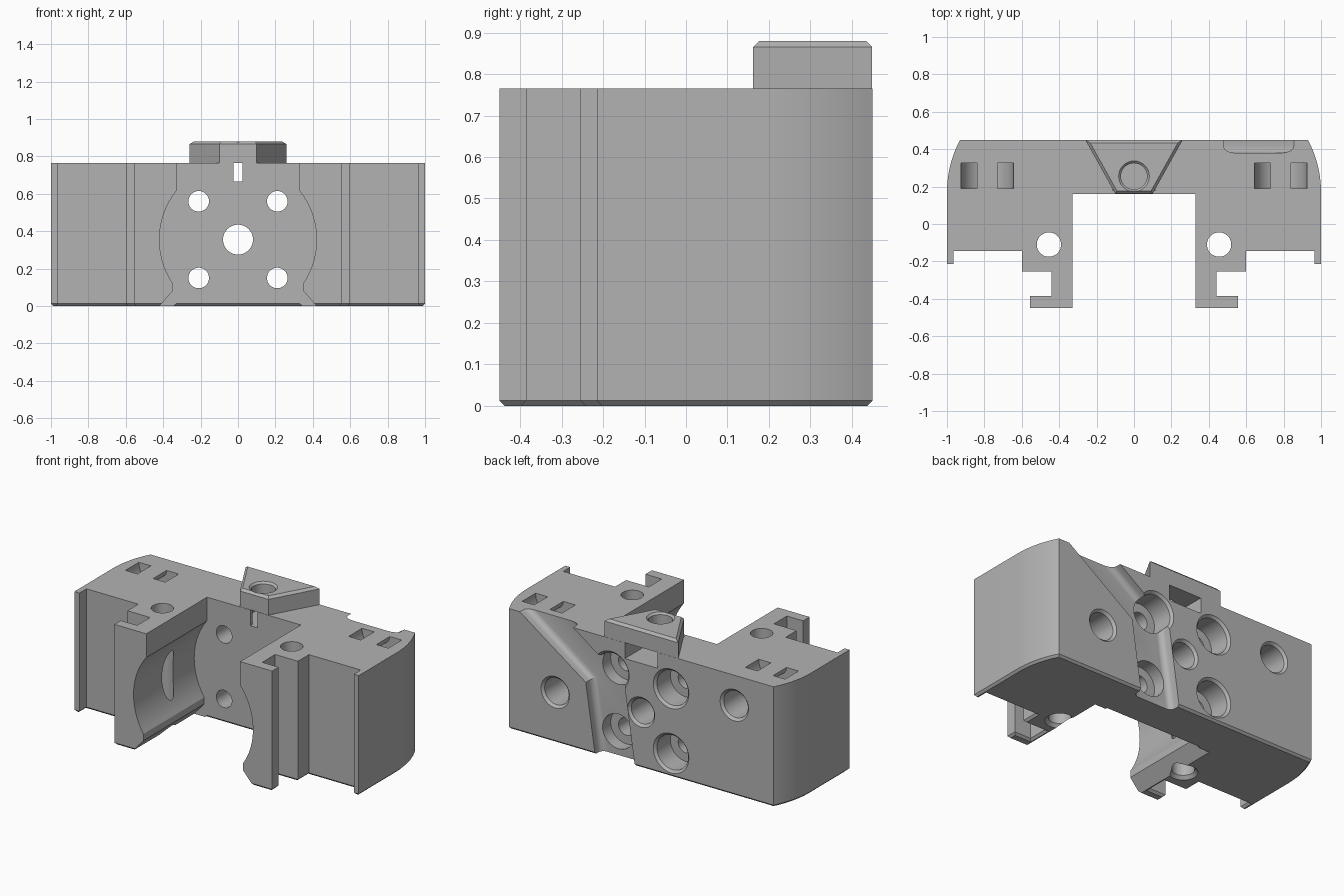
import bpy, bmesh, math
from mathutils import Vector

old = bpy.data.objects.get("Cube")
if old:
    bpy.data.objects.remove(old, do_unlink=True)

grey = bpy.data.materials.new("plain_grey")
grey.use_nodes = True
GREY = (0.45, 0.45, 0.45, 1)
grey.diffuse_color = GREY
grey.node_tree.nodes["Principled BSDF"].inputs["Base Color"].default_value = GREY


def place(axis, u, v, w):
    """Put a 2D point (u, v) at distance w along the y or z axis."""
    return Vector((u, w, v)) if axis == 'Y' else Vector((u, v, w))


def finish(name, bm):
    bmesh.ops.recalc_face_normals(bm, faces=bm.faces)
    mesh = bpy.data.meshes.new(name)
    bm.to_mesh(mesh)
    bm.free()
    mesh.materials.append(grey)
    obj = bpy.data.objects.new(name, mesh)
    bpy.context.collection.objects.link(obj)
    return obj


def loft(name, rings, axis, bevel_level=None, bevel=0.0, segments=1):
    """Closed solid through rings of (points, distance along axis)."""
    bm = bmesh.new()
    loops = [[bm.verts.new(place(axis, u, v, w)) for u, v in pts] for pts, w in rings]
    for a, b in zip(loops, loops[1:]):
        for i in range(len(a)):
            j = (i + 1) % len(a)
            bm.faces.new((a[i], a[j], b[j], b[i]))
    bm.faces.new(loops[0])
    bm.faces.new(loops[-1])
    bmesh.ops.recalc_face_normals(bm, faces=bm.faces)
    if bevel_level is not None:
        k = 1 if axis == 'Y' else 2
        edges = [e for e in bm.edges
                 if all(abs(p.co[k] - bevel_level) < 1e-5 for p in e.verts)]
        bmesh.ops.bevel(bm, geom=edges, offset=bevel, segments=segments,
                        profile=0.5, affect='EDGES')
    return finish(name, bm)


def prism(name, pts, axis, a, b, **kw):
    return loft(name, [(pts, a), (pts, b)], axis, **kw)


def circle(cu, cv, r, n=48):
    return [(cu + r * math.cos(2 * math.pi * i / n), cv + r * math.sin(2 * math.pi * i / n))
            for i in range(n)]


def bore(name, axis, cu, cv, profile):
    """Stepped round hole from (radius, distance) pairs."""
    return loft(name, [(circle(cu, cv, r), w) for r, w in profile], axis)


def box(name, x0, x1, y0, y1, z0, z1):
    return prism(name, [(x0, y0), (x1, y0), (x1, y1), (x0, y1)], 'Z', z0, z1)


def combine(target, other, operation='DIFFERENCE'):
    other.hide_render = True
    mod = target.modifiers.new(operation, 'BOOLEAN')
    mod.operation = operation
    mod.solver = 'EXACT'
    mod.object = other
    bpy.context.view_layer.objects.active = target
    bpy.ops.object.modifier_apply(modifier=mod.name)
    bpy.data.objects.remove(other, do_unlink=True)


TOP, BACK, WALL = 0.765, 0.45, 0.16

# Main body: mirrored plan outline with hooked arms and rounded rear corners
half = [(0.33, WALL), (0.33, -0.45), (0.555, -0.45), (0.555, -0.385), (0.44, -0.385),
        (0.44, -0.255), (0.6, -0.255), (0.6, -0.145), (0.965, -0.145),
        (0.965, -0.215), (1, -0.215)]
R = 0.595
sweep = math.asin((BACK - 0.17) / R)
half += [(1 - R + R * math.cos(sweep * i / 10), 0.17 + R * math.sin(sweep * i / 10))
         for i in range(11)]
outline = half + [(-x, y) for x, y in reversed(half)]
body = prism("mount_body", outline, 'Z', 0, TOP, bevel_level=0, bevel=0.013)

# Raised trapezoid tab on the top
tab = prism("top_tab", [(-0.1, 0.162), (0.1, 0.162), (0.26, 0.449), (-0.26, 0.449)],
            'Z', 0.72, 0.88, bevel_level=0.88, bevel=0.015)
combine(body, tab, 'UNION')

# Round channel between the arms, flared at the bottom
combine(body, prism("channel_cut", circle(0, 0.355, 0.42, 96), 'Y', -0.5, WALL))
flare = [(0.43, -0.011), (0.35, 0.08), (0.35, 0.14)]
flare += [(-x, z) for x, z in reversed(flare)]
combine(body, prism("flare_cut", flare, 'Y', -0.5, WALL))

# Bent cable groove across the rear face
groove = [(0.31, -0.1), (0.39, 0.44), (0.97, 0.846), (0.6, 0.85), (0.12, 0.51), (0.03, -0.1)]
combine(body, prism("groove_cut", groove, 'Y', 0.38, 0.5,
                    bevel_level=0.38, bevel=0.035, segments=4))

# Four counterbored screw holes and the centre hole
for x in (-0.21, 0.21):
    for z in (0.15, 0.56):
        combine(body, bore("screw_cut", 'Y', x, z,
                           [(0.055, 0.1), (0.055, 0.3), (0.11, 0.3), (0.11, 0.435),
                            (0.13, 0.455), (0.13, 0.5)]))
combine(body, bore("centre_cut", 'Y', 0, 0.355,
                   [(0.08, 0.1), (0.08, 0.435), (0.1, 0.455), (0.1, 0.5)]))

# Blind holes near each end of the rear face
for x, z in ((0.605, 0.32), (-0.655, 0.575)):
    combine(body, bore("blind_cut", 'Y', x, z,
                       [(0.085, 0.05), (0.085, 0.435), (0.105, 0.455), (0.105, 0.5)]))

# Nut pocket under the tab, sight slot and tab screw hole
combine(body, box("nut_cut", -0.115, 0.115, 0.18, 0.5, 0.665, TOP))
combine(body, box("slot_cut", -0.025, 0.025, 0.1, 0.3, 0.665, TOP))
combine(body, bore("tab_cut", 'Z', 0, 0.255,
                   [(0.07, 0.72), (0.07, 0.868), (0.085, 0.883), (0.085, 0.9)]))

# Vertical arm holes and curved strap tunnels at both ends
for s in (-1, 1):
    combine(body, bore("arm_cut", 'Z', s * 0.455, -0.11,
                       [(0.085, -0.05), (0.085, -0.001), (0.065, 0.02), (0.065, 0.8)]))
    arc = [math.pi * i / 24 for i in range(25)]
    ring = [(s * 0.785 + r * math.cos(a), TOP - r * math.sin(a))
            for r, angles in ((0.14, arc), (0.055, arc[::-1])) for a in angles]
    # Lift the open ends just above the top face
    n = len(arc)
    ring = ([(ring[0][0], 0.8)] + ring[:n] + [(ring[n - 1][0], 0.8), (ring[n][0], 0.8)]
            + ring[n:] + [(ring[-1][0], 0.8)])
    combine(body, prism("strap_cut", ring, 'Y', 0.19, 0.325))

# Smooth the curved walls, keep the edges crisp
bpy.ops.object.select_all(action='DESELECT')
body.select_set(True)
bpy.context.view_layer.objects.active = body
bpy.ops.object.shade_smooth_by_angle(angle=math.radians(25))
